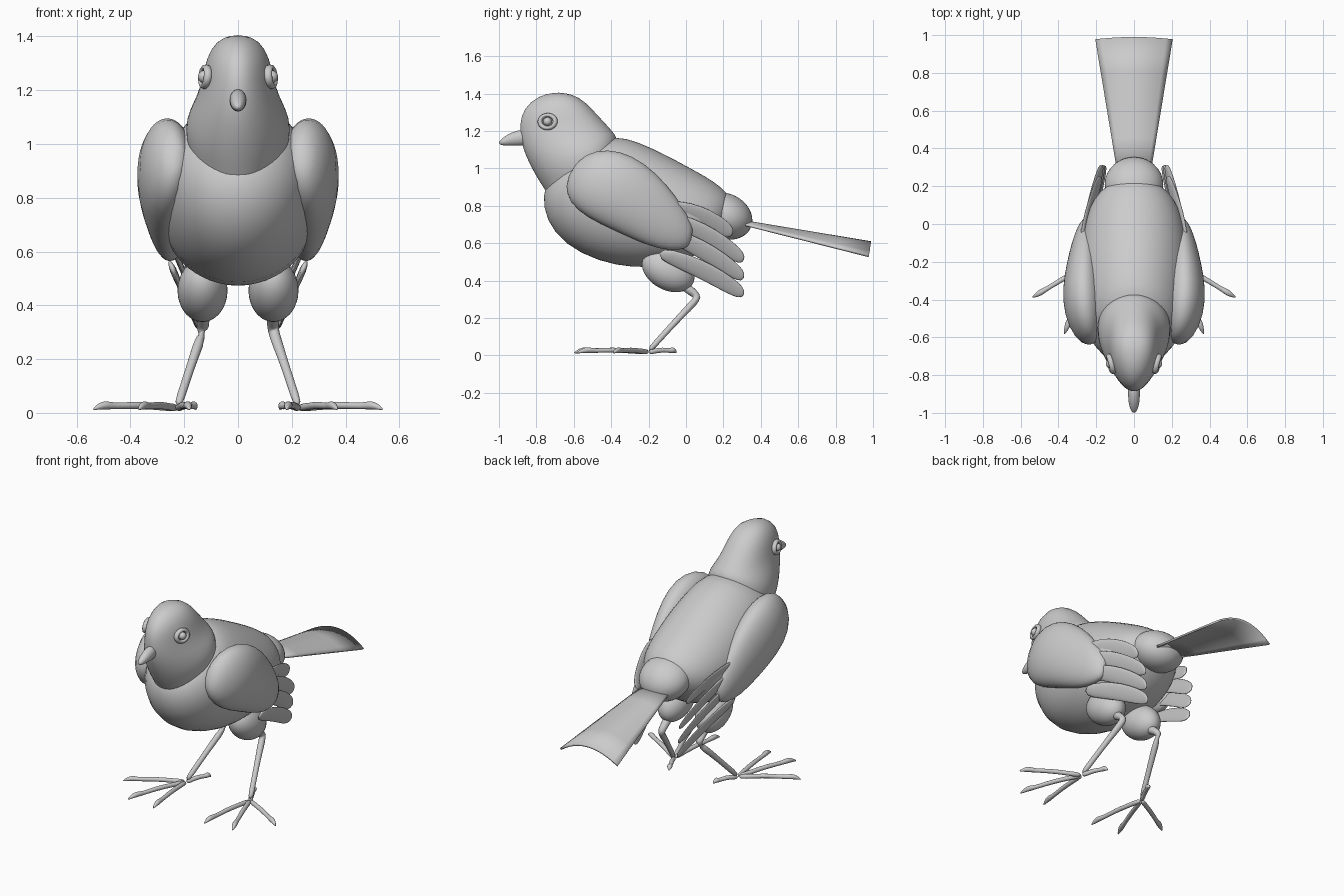
import bpy
import bmesh
import math
from mathutils import Vector, Matrix

cube = bpy.data.objects.get("Cube")
if cube:
    bpy.data.objects.remove(cube, do_unlink=True)

grey = bpy.data.materials.new("plain_grey")
grey.use_nodes = True
grey.diffuse_color = (0.6, 0.6, 0.6, 1)
grey.node_tree.nodes["Principled BSDF"].inputs["Base Color"].default_value = (0.6, 0.6, 0.6, 1)


def finish(name, bm, levels=0):
    """Turn a bmesh into a smooth grey object."""
    bmesh.ops.recalc_face_normals(bm, faces=bm.faces)
    mesh = bpy.data.meshes.new(name)
    bm.to_mesh(mesh)
    bm.free()
    mesh.materials.append(grey)
    for poly in mesh.polygons:
        poly.use_smooth = True
    obj = bpy.data.objects.new(name, mesh)
    bpy.context.collection.objects.link(obj)
    if levels:
        sub = obj.modifiers.new("smooth", "SUBSURF")
        sub.levels = sub.render_levels = levels
    return obj


def loft(name, rings, sides=20, caps=(True, True), levels=1, pinch=0):
    """Skin ellipses given as (centre, u axis, v axis)."""
    bm = bmesh.new()
    loops = []
    for c, u, v in rings:
        loop = []
        for i in range(sides):
            a = 2 * math.pi * i / sides
            loop.append(bm.verts.new(c + u * math.cos(a) + v * (math.sin(a) * (1 - pinch * math.cos(a)))))
        loops.append(loop)
    for a, b in zip(loops, loops[1:]):
        for i in range(sides):
            j = (i + 1) % sides
            bm.faces.new((a[i], a[j], b[j], b[i]))
    for loop, cap in zip((loops[0], loops[-1]), caps):
        if cap:
            bm.faces.new(loop)
    return finish(name, bm, levels)


def section(y1, z1, y2, z2, w, x=0):
    """Ellipse spanning two side-profile points, with half width w."""
    a, b = Vector((x, y1, z1)), Vector((x, y2, z2))
    return (a + b) / 2, (a - b) / 2, Vector((w, 0, 0))


def tube(name, points, radii, sides=10):
    pts = [Vector(p) for p in points]
    rings = []
    for i, p in enumerate(pts):
        d = (pts[min(i + 1, len(pts) - 1)] - pts[max(i - 1, 0)]).normalized()
        u = d.cross(Vector((0.3, 0.1, 1))).normalized()
        rings.append((p, u * radii[i], d.cross(u) * radii[i]))
    return loft(name, rings, sides)


def ellipsoid(name, centre, radii, tilt=0):
    bm = bmesh.new()
    bmesh.ops.create_uvsphere(bm, u_segments=32, v_segments=20, radius=1)
    m = Matrix.Translation(centre) @ Matrix.Rotation(tilt, 4, "X") @ Matrix.Diagonal((*radii, 1))
    bmesh.ops.transform(bm, matrix=m, verts=bm.verts)
    return finish(name, bm)


# Body, from the breast to the rear
loft("body", [section(*s) for s in (
    (-.60, 1.06, -.73, .95, .06),
    (-.50, 1.13, -.77, .86, .17),
    (-.38, 1.18, -.75, .72, .245),
    (-.25, 1.14, -.65, .59, .28),
    (-.12, 1.08, -.47, .50, .295),
    (0, 1.015, -.28, .465, .29),
    (.11, .955, -.10, .475, .265),
    (.19, .90, .05, .53, .22),
    (.235, .85, .15, .60, .155),
    (.25, .79, .22, .69, .06))], 32)

# Hooded head with an open lower rim
loft("head", [section(*s) for s in (
    (-.70, 1.405, -.66, 1.405, .02),
    (-.79, 1.39, -.57, 1.385, .08),
    (-.87, 1.32, -.50, 1.315, .118),
    (-.89, 1.24, -.44, 1.25, .13),
    (-.885, 1.15, -.39, 1.195, .152),
    (-.86, 1.07, -.37, 1.17, .178),
    (-.81, .97, -.37, 1.12, .198),
    (-.755, .885, -.37, 1.04, .18))], 32, (True, False), pinch=.15)

# Beak
loft("beak", [section(*s) for s in (
    (-.84, 1.21, -.84, 1.12, .033),
    (-.90, 1.205, -.90, 1.12, .033),
    (-.95, 1.185, -.95, 1.12, .029),
    (-.985, 1.16, -.98, 1.122, .02),
    (-1.0, 1.143, -1.0, 1.13, .007))], 16)

# Rump
ellipsoid("rump", (0, .21, .745), (.155, .15, .12), -.45)

# Arched tail fan
bm = bmesh.new()
rows = []
for i in range(5):
    t = i / 4
    half = .09 + .115 * t
    rows.append([bm.verts.new((half * s / 6, .28 + (.71 - .012 * (s / 6) ** 2) * t,
                               .728 - .118 * t - (.015 + .06 * t) * (s / 6) ** 2))
                 for s in range(-6, 7)])
for a, b in zip(rows, rows[1:]):
    for j in range(12):
        bm.faces.new((a[j], a[j + 1], b[j + 1], b[j]))
tail = finish("tail", bm)
thick = tail.modifiers.new("thickness", "SOLIDIFY")
thick.thickness = .012
thick.offset = -1

for side, label in ((1, "left"), (-1, "right")):
    # Eye: ball within a raised lid ring
    facing = Vector((side, -.25, .1)).normalized()
    along = facing.cross(Vector((0, 0, 1))).normalized()
    up = along.cross(facing)
    eye = Vector((side * .122, -.74, 1.25))
    ball = ellipsoid(label + "_eye", eye + facing * .004, (.023, .023, .023))
    bm = bmesh.new()
    grid = []
    for i in range(24):
        a = math.tau * i / 24
        out = along * math.cos(a) * 1.2 + up * math.sin(a)
        grid.append([bm.verts.new(eye + out * (.035 + .011 * math.cos(b)) + facing * .016 * math.sin(b))
                     for b in (math.tau * k / 8 for k in range(8))])
    for i in range(24):
        for k in range(8):
            n, m = (i + 1) % 24, (k + 1) % 8
            bm.faces.new((grid[i][k], grid[n][k], grid[n][m], grid[i][m]))
    finish(label + "_eyelid", bm)

    # Folded wing
    loft(label + "_wing", [section(*s[:5], x=side * s[5]) for s in (
        (-.61, 1.0, -.645, .92, .03, .235),
        (-.54, 1.08, -.63, .82, .07, .25),
        (-.42, 1.107, -.53, .735, .108, .265),
        (-.29, 1.075, -.38, .665, .11, .27),
        (-.16, .98, -.26, .61, .092, .265),
        (-.06, .86, -.14, .565, .07, .26),
        (.01, .75, -.04, .56, .05, .25),
        (.045, .67, .02, .58, .02, .245))], 24)

    # Flight feathers
    feathers = ((-.10, .80, .25, .65), (-.10, .74, .31, .51),
                (-.12, .66, .31, .415), (-.15, .55, .31, .325))
    for n, (y0, z0, y1, z1) in enumerate(feathers):
        rings = []
        for t, h in ((0, .03), (.3, .045), (.6, .048), (.85, .043), (.96, .032), (1, .012)):
            y, z = y0 + (y1 - y0) * t, z0 + (z1 - z0) * t + .025 * math.sin(math.pi * t)
            x = side * (.265 - .095 * t ** 1.3 + .008 * (1 - n))
            rings.append((Vector((x, y, z)), Vector((side * h * .35, h * .4, h)),
                          Vector((.016 * (1 - .5 * t), 0, 0))))
        loft(f"{label}_feather_{n + 1}", rings, 12)

    # Thigh, shank and joint
    ellipsoid(label + "_thigh", (side * .132, -.095, .455), (.093, .15, .105), -.5)
    tube(label + "_shank", [(side * x, y, z) for x, y, z in (
        (.13, -.05, .40), (.13, .0, .365), (.13, .045, .33), (.132, .062, .31),
        (.137, .045, .285), (.16, -.02, .22), (.20, -.13, .10), (.225, -.20, .022))],
        (.03, .026, .025, .027, .023, .018, .016, .018))

    # Toes with knuckles and claws
    for toe, (tx, ty) in (("outer", (.54, -.39)), ("middle", (.37, -.585)),
                          ("inner", (.18, -.60)), ("hind", (.155, -.05))):
        start = Vector((.225, -.20, 0))
        run = Vector((tx, ty, 0)) - start
        pts = []
        for t, z in ((0, .018), (.25, .024), (.5, .03), (.75, .024), (.84, .03), (.92, .025), (1, .012)):
            p = start + run * t
            pts.append((side * p.x, p.y, z))
        tube(f"{label}_{toe}_toe", pts, (.017, .013, .015, .011, .018, .013, .003))
